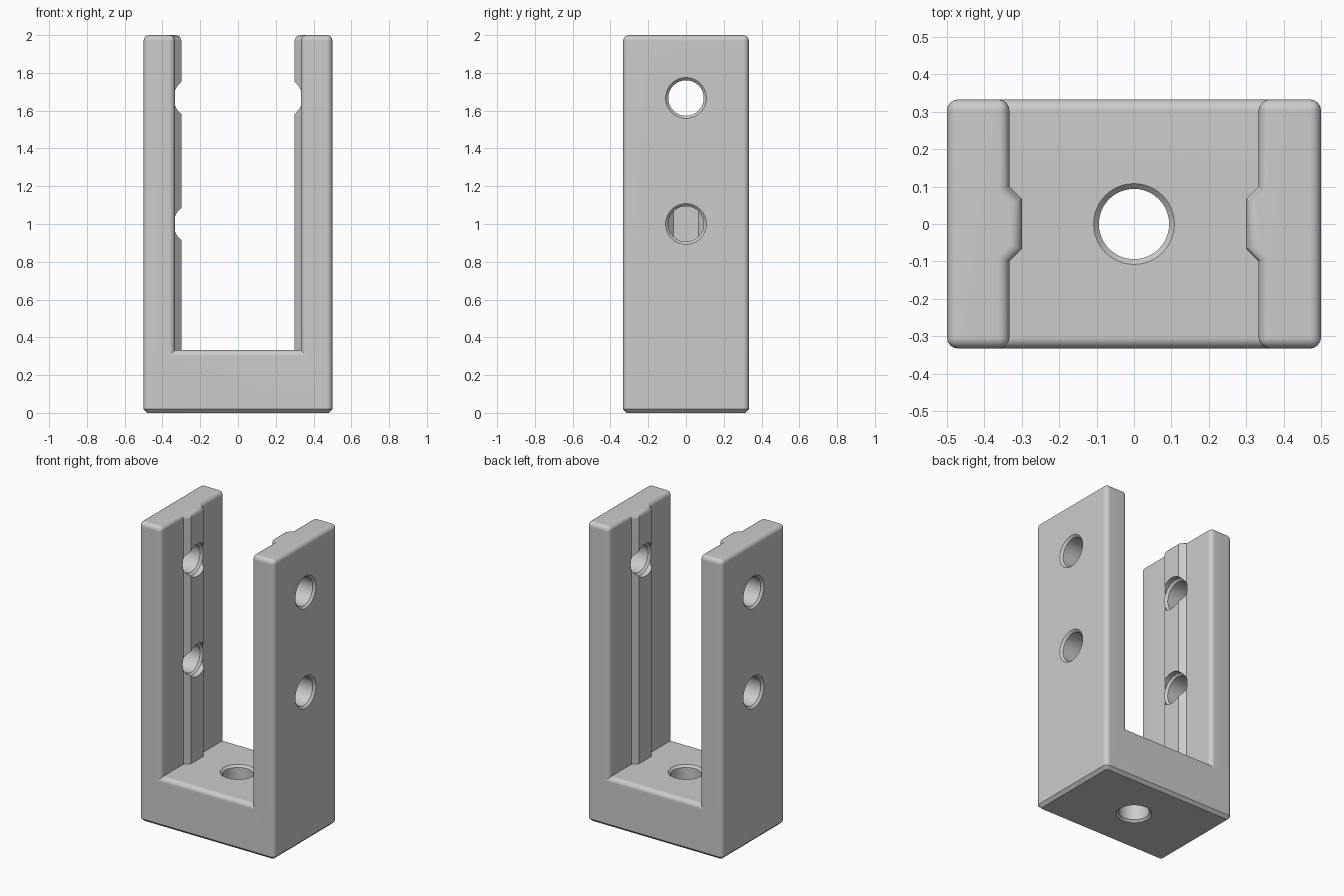
import bpy, bmesh, math
from mathutils import Matrix, Vector

if "Cube" in bpy.data.objects:
    bpy.data.objects.remove(bpy.data.objects["Cube"])

W, D, H = 0.5, 0.333, 2.0            # half width, half depth, height
WALL, RIDGE, FLOOR = 0.333, 0.30, 0.333
R_HOLE, R_RIM = 0.094, 0.108

grey = bpy.data.materials.new("grey_metal")
grey.use_nodes = True
colour = (0.6, 0.6, 0.6, 1)
grey.diffuse_color = colour
grey.node_tree.nodes["Principled BSDF"].inputs["Base Color"].default_value = colour


def new_object(name, bm):
    bmesh.ops.recalc_face_normals(bm, faces=bm.faces)
    mesh = bpy.data.meshes.new(name)
    bm.to_mesh(mesh)
    bm.free()
    obj = bpy.data.objects.new(name, mesh)
    mesh.materials.append(grey)
    bpy.context.collection.objects.link(obj)
    return obj


def raise_faces(bm, faces, height):
    geom = bmesh.ops.extrude_face_region(bm, geom=faces)["geom"]
    verts = [g for g in geom if isinstance(g, bmesh.types.BMVert)]
    bmesh.ops.translate(bm, verts=verts, vec=(0, 0, height))
    return [g for g in geom if isinstance(g, bmesh.types.BMFace)]


# Plan: two walls, each with a guide ridge, joined by the floor
bm = bmesh.new()
inner = [(WALL, -D), (WALL, -0.1), (RIDGE, -0.067),
         (RIDGE, 0.067), (WALL, 0.1), (WALL, D)]
edge_r = [bm.verts.new((x, y, 0)) for x, y in inner]
edge_l = [bm.verts.new((-x, y, 0)) for x, y in inner]
for side, edge in ((1, edge_r), (-1, edge_l)):
    outer = [bm.verts.new((side * W, y, 0)) for y in (D, -D)]
    bm.faces.new(edge + outer)
bm.faces.new(edge_l + edge_r[::-1])
bmesh.ops.recalc_face_normals(bm, faces=bm.faces)

# Base block, then the walls above it
tops = raise_faces(bm, bm.faces[:], FLOOR)
walls = [f for f in tops if abs(f.calc_center_median().x) > 0.2]
raise_faces(bm, walls, H - FLOOR)
bmesh.ops.recalc_face_normals(bm, faces=bm.faces)
bmesh.ops.dissolve_limit(bm, angle_limit=0.02, verts=bm.verts, edges=bm.edges)


def on_bottom(e):
    return all(v.co.z < 1e-4 for v in e.verts)


def ridge_line(e):
    a, b = (v.co for v in e.verts)
    return abs(a.z - b.z) > 0.5 and abs(a.y) < 0.2


# Rounded edges everywhere except the ridge lines; flat chamfer underneath
rounded = [e for e in bm.edges if not on_bottom(e) and not ridge_line(e)]
bmesh.ops.bevel(bm, geom=rounded, offset=0.03, offset_type='OFFSET',
                segments=4, profile=0.5, affect='EDGES', clamp_overlap=True)
rim = [e for e in bm.edges if on_bottom(e)]
bmesh.ops.bevel(bm, geom=rim, offset=0.02, offset_type='OFFSET',
                segments=1, profile=0.5, affect='EDGES', clamp_overlap=True)
bracket = new_object("u_bracket", bm)


def hole_cutter(name, start, end, axis_matrix, overrun):
    """Round drill from start to end with a countersink at both faces."""
    c = R_RIM - R_HOLE
    profile = [(R_RIM, start - overrun), (R_RIM, start), (R_HOLE, start + c),
               (R_HOLE, end - c), (R_RIM, end), (R_RIM, end + overrun)]
    bm = bmesh.new()
    n = 48
    rings = [[bm.verts.new((r * math.cos(2 * math.pi * i / n),
                            r * math.sin(2 * math.pi * i / n), z))
              for i in range(n)] for r, z in profile]
    for a, b in zip(rings, rings[1:]):
        for i in range(n):
            j = (i + 1) % n
            bm.faces.new((a[i], a[j], b[j], b[i]))
    bm.faces.new(rings[0])
    bm.faces.new(rings[-1])
    bm.transform(axis_matrix)
    obj = new_object(name, bm)
    obj.hide_render = True
    return obj


# Holes: one through the floor, two through each wall
cutters = [hole_cutter("floor_hole", 0, FLOOR, Matrix(), 0.1)]
for side in (-1, 1):
    for z in (1.0, 1.667):
        m = Matrix.Translation((0, 0, z)) @ Matrix.Rotation(side * math.pi / 2, 4, 'Y')
        cutters.append(hole_cutter("wall_hole", WALL, W, m, 0.1))

bpy.context.view_layer.objects.active = bracket
bracket.select_set(True)
for cutter in cutters:
    mod = bracket.modifiers.new("drill", 'BOOLEAN')
    mod.operation, mod.solver, mod.object = 'DIFFERENCE', 'EXACT', cutter
    bpy.ops.object.modifier_apply(modifier=mod.name)
    bpy.data.objects.remove(cutter)

# Smooth rounding with crisp ridge and chamfer edges
bpy.ops.object.shade_smooth_by_angle(angle=math.radians(30))
weighted = bracket.modifiers.new("weighted_normals", 'WEIGHTED_NORMAL')
weighted.keep_sharp = True
